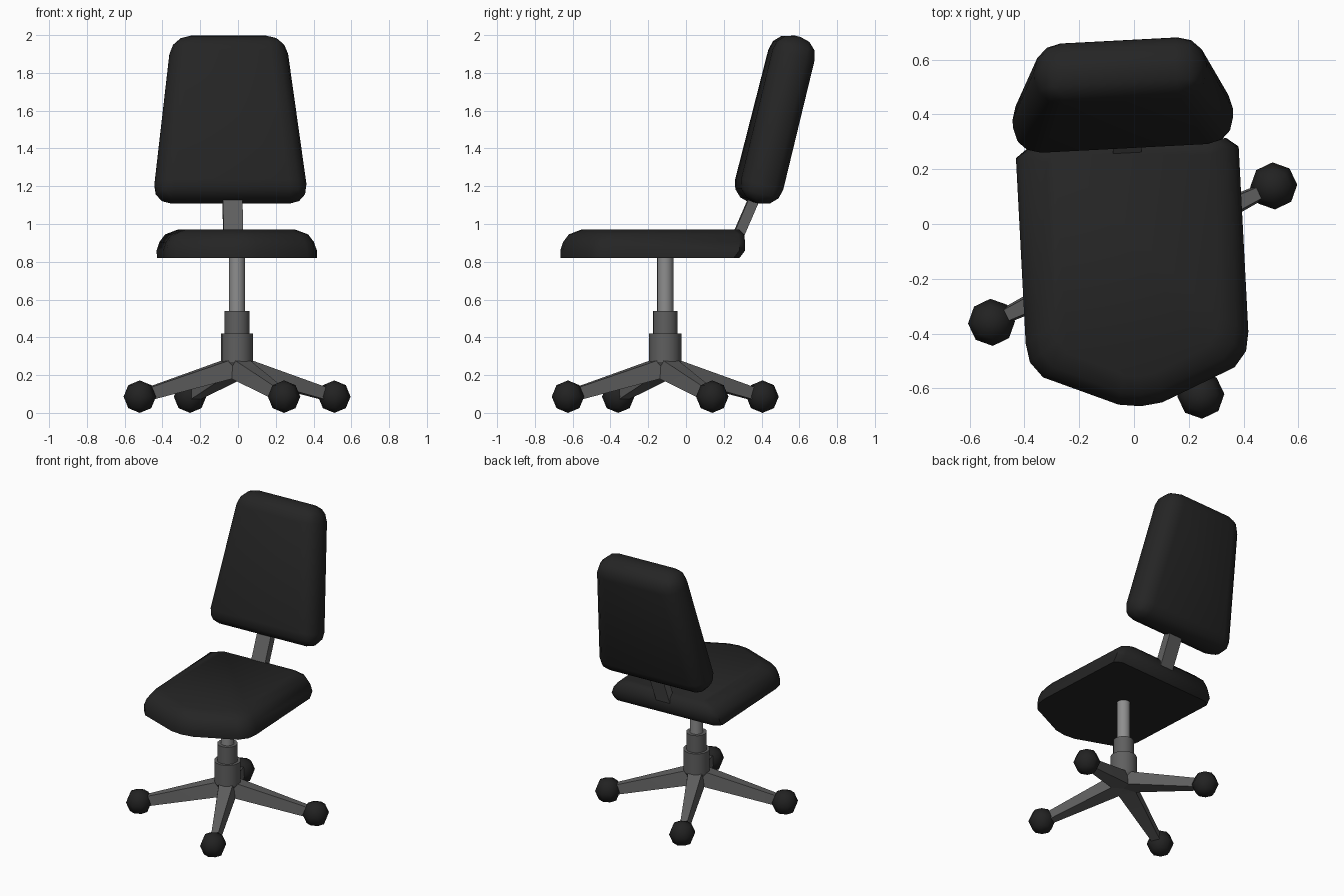
import bpy, bmesh, math
from mathutils import Matrix, Vector

if "Cube" in bpy.data.objects:
    bpy.data.objects.remove(bpy.data.objects["Cube"])

TURN = math.radians(3)          # upper chair is swivelled a little
AXIS = Vector((-0.005, -0.11, 0))


def material(name, v):
    m = bpy.data.materials.new(name)
    m.diffuse_color = (v, v, v, 1)
    m.use_nodes = True
    m.node_tree.nodes["Principled BSDF"].inputs["Base Color"].default_value = m.diffuse_color
    return m


FABRIC = material("black fabric", 0.018)
RUBBER = material("black rubber", 0.016)
METAL = material("dark grey metal", 0.115)
STEEL = material("light grey steel", 0.27)


def finish(name, bm, mat, matrix=Matrix(), angle=40):
    bmesh.ops.recalc_face_normals(bm, faces=bm.faces)
    me = bpy.data.meshes.new(name)
    bm.to_mesh(me)
    bm.free()
    ob = bpy.data.objects.new(name, me)
    bpy.context.collection.objects.link(ob)
    ob.matrix_world = matrix
    me.materials.append(mat)
    bpy.ops.object.select_all(action='DESELECT')
    ob.select_set(True)
    bpy.context.view_layer.objects.active = ob
    bpy.ops.object.shade_smooth_by_angle(angle=math.radians(angle))
    return ob


def loft(rings):
    """Closed skin through rings of equal point count."""
    bm = bmesh.new()
    vs = [[bm.verts.new(p) for p in r] for r in rings]
    n = len(vs[0])
    for a, b in zip(vs, vs[1:]):
        for i in range(n):
            j = (i + 1) % n
            bm.faces.new((a[i], a[j], b[j], b[i]))
    bm.faces.new(vs[0][::-1])
    bm.faces.new(vs[-1])
    return bm


def tube(name, r, z0, z1, mat, r0=None):
    def ring(rad, z):
        return [(rad * math.cos(t * math.pi / 8), rad * math.sin(t * math.pi / 8), z) for t in range(16)]
    return finish(name, loft([ring(r0 or r, z0), ring(r, z1)]), mat, Matrix.Translation(AXIS))


swivel = Matrix.Translation(AXIS) @ Matrix.Rotation(TURN, 4, 'Z')

# Seat cushion: flat bottom, rounded top edge, pointed front
half = [(0.364, 0.405), (0.407, 0.372), (0.407, -0.305), (0.395, -0.375),
        (0.35, -0.432), (0.08, -0.546)]
outline = half + [(0, -0.556)] + [(-x, y) for x, y in reversed(half)]
rings = []
for z, inset, rear in ((0.82, 0, 0.03), (0.86, 0, 0), (0.905, 0.015, 0),
                       (0.945, 0.045, 0.004), (0.97, 0.11, 0.025)):
    rings.append([(x * (1 - inset / 0.407),
                   y - rear if y > 0 else y * (1 - inset / 0.556), z) for x, y in outline])
finish("seat", loft(rings), FABRIC, swivel, 50)

# Backrest: tapered, leaning box with rounded edges
bm = bmesh.new()
bmesh.ops.create_cube(bm, size=2)
for v in bm.verts:
    v.co = (v.co.x * (0.302 if v.co.z > 0 else 0.415), v.co.y * 0.115, v.co.z * 0.454)
bmesh.ops.bevel(bm, geom=bm.edges[:], offset=0.1, segments=3, profile=0.5, affect='EDGES')
lean = Matrix.Rotation(math.radians(-14), 4, 'X')
finish("backrest", bm, FABRIC,
       Matrix.Translation((-0.045, 0.473, 1.5525)) @ Matrix.Rotation(TURN, 4, 'Z') @ lean, 60)


# Bar joining seat and backrest
def bar(y, z):
    return [(sx * 0.052, y + sy * 0.026, z - sy * 0.01)
            for sx, sy in ((-1, -1), (1, -1), (1, 1), (-1, 1))]


finish("backrest_bar", loft([bar(0.37, 0.90), bar(0.50, 1.20)]), METAL, swivel, 30)

# Central column
tube("gas_shaft", 0.043, 0.50, 0.84, STEEL)
tube("column_sleeve", 0.066, 0.40, 0.54, METAL)
tube("hub", 0.085, 0.27, 0.42, METAL)
tube("hub_underside", 0.085, 0.19, 0.27, METAL, 0.035)


# Four sloping legs, each on a ball foot
def leg_ring(x, z_top, z_low, w_top, w_low):
    return [(x, -w_low, z_low), (x, w_low, z_low), (x, w_top, z_top), (x, -w_top, z_top)]


for i in range(4):
    ang = math.radians(25.8 + 90 * i)
    place = Matrix.Translation(AXIS) @ Matrix.Rotation(ang, 4, 'Z')
    finish(f"leg_{i + 1}",
           loft([leg_ring(0, 0.30, 0.19, 0.045, 0.06),
                 leg_ring(0.06, 0.28, 0.18, 0.045, 0.06),
                 leg_ring(0.55, 0.125, 0.06, 0.02, 0.026)]), METAL, place, 30)
    bm = bmesh.new()
    bmesh.ops.create_uvsphere(bm, u_segments=8, v_segments=4, radius=0.086)
    centre = place @ Vector((0.572, 0, 0.086))
    finish(f"foot_{i + 1}", bm, RUBBER, Matrix.Translation(centre) @ Matrix.Rotation(TURN, 4, 'Z'), 60)
